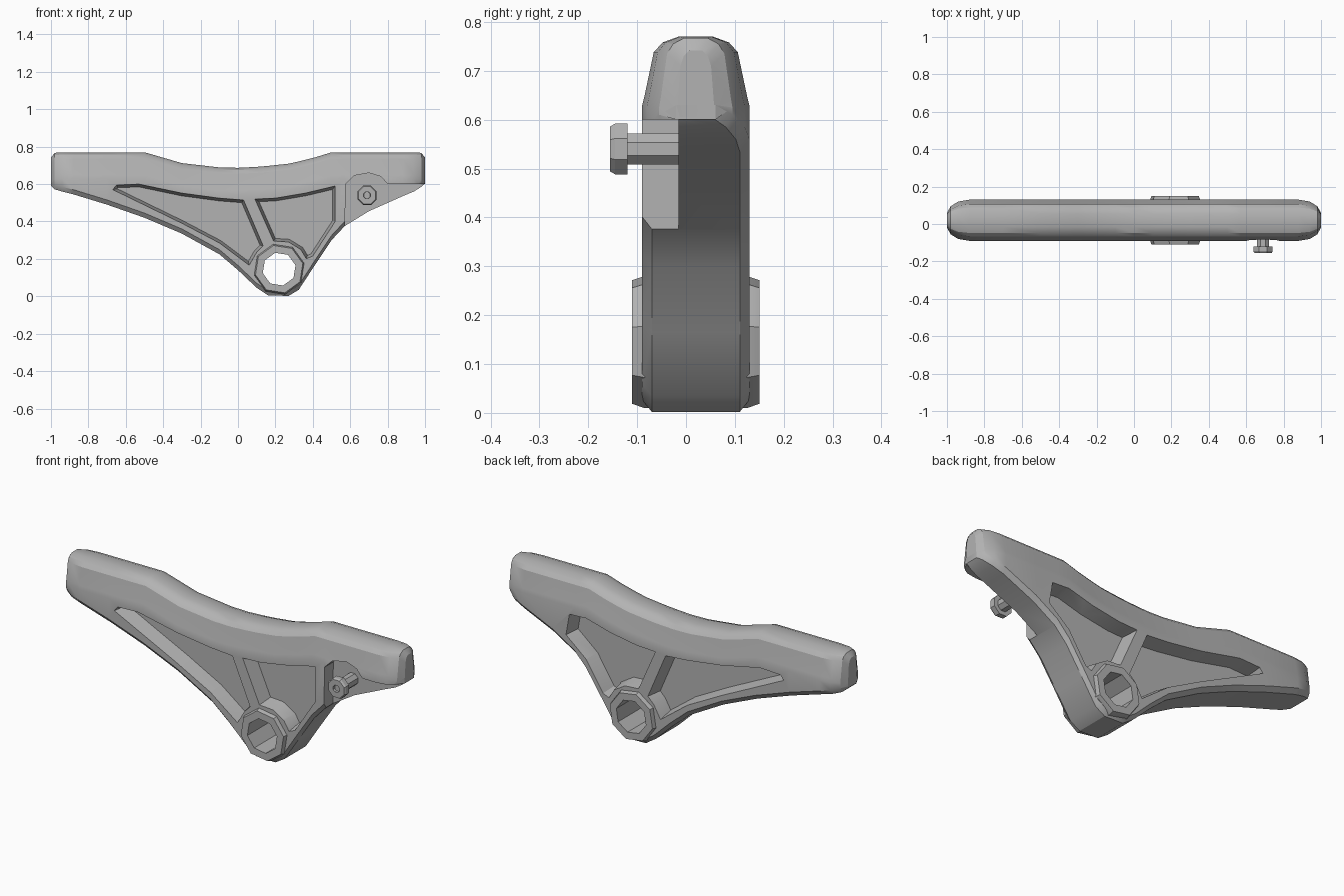
import bpy, bmesh, math
from mathutils import Vector

if "Cube" in bpy.data.objects:
    bpy.data.objects.remove(bpy.data.objects["Cube"])

MID = 0.02            # centre plane of the arm in y
HUB = (0.22, 0.145)
PIN = (0.69, 0.54)

metal = bpy.data.materials.new("cast_grey")
metal.use_nodes = True
metal.diffuse_color = (0.45, 0.45, 0.45, 1)
metal.node_tree.nodes["Principled BSDF"].inputs["Base Color"].default_value = (0.45, 0.45, 0.45, 1)


def finish(name, bm):
    bmesh.ops.recalc_face_normals(bm, faces=bm.faces)
    mesh = bpy.data.meshes.new(name)
    bm.to_mesh(mesh)
    bm.free()
    mesh.materials.append(metal)
    ob = bpy.data.objects.new(name, mesh)
    bpy.context.collection.objects.link(ob)
    return ob


def loft(name, rings, closed=False):
    """Skin a list of equal rings; cap the ends or join last to first."""
    bm = bmesh.new()
    loops = [[bm.verts.new(p) for p in ring] for ring in rings]
    n = len(loops[0])
    pairs = list(zip(loops, loops[1:]))
    if closed:
        pairs.append((loops[-1], loops[0]))
    else:
        bm.faces.new(loops[0])
        bm.faces.new(loops[-1])
    for a, b in pairs:
        for i in range(n):
            j = (i + 1) % n
            bm.faces.new((a[i], a[j], b[j], b[i]))
    return finish(name, bm)


def circle(centre, r, y, n, turn=0.5):
    return [(centre[0] + r * math.cos(2 * math.pi * (i + turn) / n), y,
             centre[1] + r * math.sin(2 * math.pi * (i + turn) / n)) for i in range(n)]


def inset(points, d):
    """Offset a counter-clockwise outline inward."""
    pts = [Vector(p) for p in points]
    out = []
    for i, p in enumerate(pts):
        a = (p - pts[i - 1]).normalized()
        b = (pts[(i + 1) % len(pts)] - p).normalized()
        na, nb = Vector((-a.y, a.x)), Vector((-b.y, b.x))
        out.append(p + (na + nb) * (d / max(1 + na.dot(nb), 0.5)))
    return out


def prism(name, outline, y0, y1, taper=0.0):
    return loft(name, [[(p[0], y0, p[1]) for p in outline],
                       [(p[0], y1, p[1]) for p in inset(outline, taper)]])


def cut(target, cutter):
    cutter.hide_render = True
    mod = target.modifiers.new("cut", "BOOLEAN")
    mod.operation = "DIFFERENCE"
    mod.solver = "EXACT"
    mod.object = cutter
    bpy.context.view_layer.objects.active = target
    bpy.ops.object.modifier_apply(modifier=mod.name)
    bpy.data.objects.remove(cutter)


def smooth(ob, degrees):
    bpy.ops.object.select_all(action="DESELECT")
    ob.select_set(True)
    bpy.context.view_layer.objects.active = ob
    bpy.ops.object.shade_smooth_by_angle(angle=math.radians(degrees))


# Arm body: rounded cross-sections along x as (x, bottom, top, half width)
stations = [
    (-1, .59, .745, .04), (-.98, .572, .77, .075), (-.94, .56, .773, .1), (-.88, .545, .773, .11),
    (-.7, .49, .773, .11), (-.5, .42, .773, .11), (-.3, .335, .715, .11), (-.1, .225, .692, .11),
    (0, .14, .69, .11), (.1, .045, .695, .11), (.16, .005, .7, .11), (.27, .002, .712, .11),
    (.325, .035, .724, .11), (.41, .165, .745, .11), (.5, .3, .773, .11), (.57, .375, .773, .11),
    (.7, .455, .773, .11), (.88, .535, .773, .11), (.94, .56, .773, .1), (.98, .585, .77, .075),
    (1, .605, .745, .04)]


def section(x, zb, zt, hw):
    k = hw / .11
    side = [(hw - .02 * k, zb), (hw, zb + .025), (hw, zt - .145), (.105 * k, zt - .125),
            (.086 * k, zt - .035), (.068 * k, zt - .015), (.035 * k, zt - .003)]
    loop = side + [(-w, z) for w, z in reversed(side)]
    return [(x, MID + w, z) for w, z in loop]


arm = loft("rocker_arm", [section(*s) for s in stations])

# Pockets on both faces, leaving a central web, a slanted rib and a hub collar
long_pocket = [(.06, .165), (.1, .235), (.135, .27), (.03, .515), (-.1, .525), (-.3, .552),
               (-.53, .6), (-.65, .595), (-.67, .57), (-.3, .39), (-.1, .285)]
short_pocket = [(.19, .295), (.27, .29), (.335, .25), (.365, .2), (.4, .215)]
front_end = [(.52, .4), (.52, .59), (.36, .552), (.2, .525), (.09, .52)]
back_end = [(.5, .37), (.62, .47), (.6, .585), (.5, .59), (.36, .552), (.2, .525), (.09, .52)]
for sign, end in ((-1, front_end), (1, back_end)):
    for outline in (long_pocket, short_pocket + end):
        cut(arm, prism("pocket_cutter", outline, MID + sign * .112, MID + sign * .03, .015))

# Front step under the right end
step = [(.57, .2), (1.1, .2), (1.1, .6), (.8, .6), (.765, .64), (.7, .66), (.62, .645), (.575, .6)]
cut(arm, prism("step_cutter", step, -.2, -.015))

# Pivot bore
cut(arm, loft("bore_cutter", [circle(HUB, .11, y, 10) for y in (-.3, .3)]))
smooth(arm, 28)

# Pivot hub: raised collar with octagonal bore
hub = loft("pivot_hub", [circle(HUB, r, y, 8, .3) for r, y in (
    (.09, -.11), (.13, -.11), (.139, -.085), (.139, .125), (.13, .15), (.09, .15))], closed=True)
smooth(hub, 20)

# Adjuster pin with recessed head
pin = loft("adjuster_pin", [circle(PIN, r, y, 8) for r, y in (
    (.018, -.143), (.02, -.155), (.05, -.155), (.056, -.145), (.056, -.12),
    (.034, -.12), (.034, .02))])
smooth(pin, 20)
